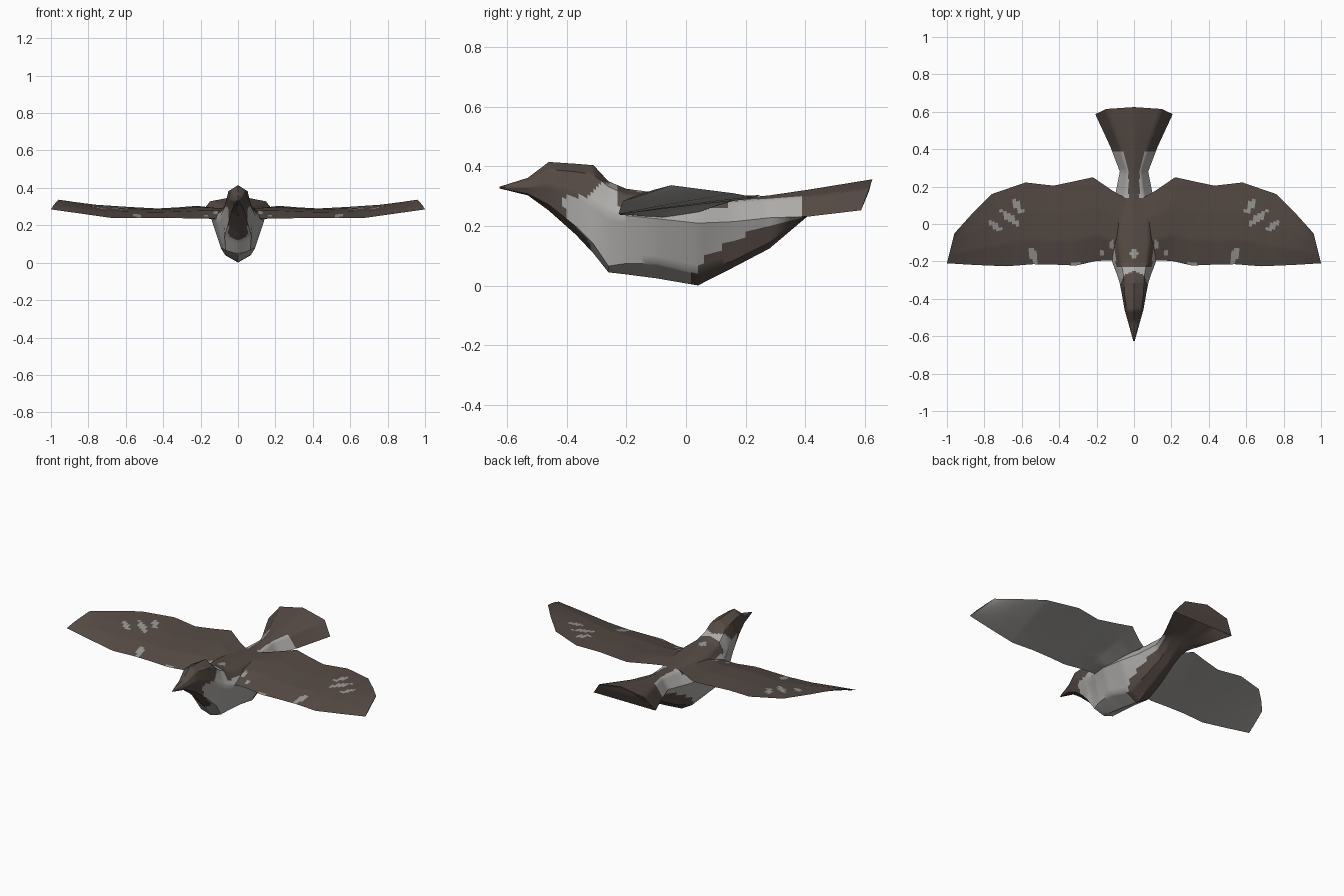
import bpy, bmesh, math
from mathutils import Vector

if "Cube" in bpy.data.objects:
    bpy.data.objects.remove(bpy.data.objects["Cube"])


def material(name, rgb):
    m = bpy.data.materials.new(name)
    m.diffuse_color = (*rgb, 1)
    m.use_nodes = True
    m.node_tree.nodes["Principled BSDF"].inputs["Base Color"].default_value = m.diffuse_color
    return m


BROWN, GREY, SPOT = 0, 1, 2
MATS = [material("dark_brown", (0.092, 0.070, 0.059)),
        material("pale_grey", (0.42, 0.41, 0.395)),
        material("spot_grey", (0.32, 0.31, 0.295))]


def loft(name, rings, rule, cuts):
    """Skin closed rings, cap both ends with strips, then colour faces by rule."""
    bm = bmesh.new()
    vs = [[bm.verts.new(p) for p in r] for r in rings]
    n = len(vs[0])
    for a, b in zip(vs, vs[1:]):
        for i in range(n):
            j = (i + 1) % n
            bm.faces.new((a[i], a[j], b[j], b[i]))
    for r in (vs[0], vs[-1]):
        for i in range(n // 2):
            ids = list(dict.fromkeys([i, i + 1, n - i - 1, (n - i) % n]))
            bm.faces.new([r[k] for k in ids])
    bmesh.ops.subdivide_edges(bm, edges=bm.edges[:], cuts=cuts, use_grid_fill=True)
    bmesh.ops.recalc_face_normals(bm, faces=bm.faces[:])
    bm.normal_update()
    for f in bm.faces:
        f.material_index = rule(f.calc_center_median(), f.normal)
    me = bpy.data.meshes.new(name)
    bm.to_mesh(me)
    bm.free()
    for m in MATS:
        me.materials.append(m)
    ob = bpy.data.objects.new(name, me)
    bpy.context.collection.objects.link(ob)
    bpy.ops.object.select_all(action='DESELECT')
    ob.select_set(True)
    bpy.context.view_layer.objects.active = ob
    bpy.ops.object.shade_smooth_by_angle(angle=math.radians(45))
    return ob


def lerp_table(t, table):
    for (a, va), (b, vb) in zip(table, table[1:]):
        if t <= b:
            return va + (vb - va) * (t - a) / (b - a)
    return table[-1][1]


def in_spot(x, y, spot):
    cx, cy, length, width, deg = spot
    a = math.radians(deg)
    dx, dy = x - cx, y - cy
    u = dx * math.cos(a) + dy * math.sin(a)
    v = dy * math.cos(a) - dx * math.sin(a)
    return (2 * u / length) ** 2 + (2 * v / width) ** 2 < 1


# Body, head, beak and tail: y, top z, upper (x, z), side (x, z), lower (x, z), bottom z
SECTIONS = [
    (-0.625, .332, .003, .331, .004, .329, .003, .327, .326),
    (-0.53, .362, .022, .352, .030, .330, .020, .308, .303),
    (-0.46, .415, .038, .390, .050, .340, .035, .272, .252),
    (-0.37, .409, .052, .382, .066, .315, .055, .200, .172),
    (-0.31, .404, .052, .372, .078, .280, .072, .140, .108),
    (-0.26, .350, .058, .332, .095, .250, .066, .066, .045),
    (-0.20, .325, .070, .305, .118, .235, .080, .075, .038),
    (-0.10, .312, .080, .298, .140, .225, .090, .075, .025),
    (0.04, .300, .080, .288, .135, .210, .068, .040, .001),
    (0.16, .292, .050, .283, .100, .215, .060, .085, .062),
    (0.28, .303, .035, .290, .076, .228, .048, .145, .125),
    (0.41, .322, .075, .298, .125, .232, .065, .236, .235),
    (0.625, .357, .150, .328, .207, .253, .140, .315, .345),
]


def body_ring(y, zt, xu, zu, xs, zs, xl, zl, zb):
    last = y > 0.6
    half = [(xu, y - .010 * last, zu), (xs, y - .038 * last, zs), (xl, y - .012 * last, zl)]
    return ([(0, y, zt)] + half + [(0, y - .004 * last, zb)]
            + [(-p[0], p[1], p[2]) for p in reversed(half)])


def body_colour(c, n):
    x, y, z = abs(c.x), c.y, c.z
    if y < -.42 or y > .385:
        return BROWN
    if y < -.29:                                    # hood and bib
        bib = x < .05 and y < -.32
        return BROWN if bib or z > .30 + max(0, y + .32) * 1.5 else GREY
    if y < -.225:                                   # pale collar
        return BROWN if z > .345 else GREY
    if in_spot(x, y, (0, -.16, .05, .04, 90)) and z > .25:
        return SPOT
    if y > .02 and z < lerp_table(y, [(.02, .03), (.08, .11), (.22, .18), (.385, .228)]):
        return BROWN                                # undertail
    if y > .14:                                     # pale rump sides
        return BROWN if x < .03 + max(0, y - .3) * .3 and z > .25 else GREY
    return BROWN if z > .265 else GREY


loft("body", [body_ring(*s) for s in SECTIONS], body_colour, 5)

# Wings: leading edge point, trailing edge point, camber, thickness
STATIONS = [
    ((.03, -.195, .245), (.03, .130, .285), .022, .060),
    ((.11, -.195, .238), (.11, .175, .292), .024, .055),
    ((.20, -.197, .236), (.22, .250, .304), .022, .030),
    ((.31, -.222, .238), (.32, .228, .296), .018, .016),
    ((.43, -.217, .239), (.43, .205, .290), .016, .014),
    ((.54, -.215, .239), (.58, .222, .298), .015, .012),
    ((.68, -.226, .240), (.76, .160, .310), .014, .012),
    ((.85, -.219, .264), (.87, .050, .324), .010, .010),
    ((1.0, -.210, .285), (.96, -.05, .337), .004, .006),
]
# Pale feather marks: x, y, length, width, angle
MARKS = [(.62, .093, .10, .034, 62), (.665, .032, .125, .036, 42),
         (.74, -.012, .085, .034, 35), (.535, -.17, .095, .038, 72),
         (.31, -.215, .07, .025, 15), (.12, -.112, .05, .03, 90),
         (.17, -.155, .035, .018, 90)]


def wing_ring(lead, trail, camber, thick, side):
    a, b = Vector(lead), Vector(trail)
    up = [a.lerp(b, t) + Vector((0, 0, camber * k)) for t, k in ((.3, 1), (.65, .8))]
    low = [p - Vector((0, 0, thick * k)) for p, k in zip(up, (1, .8))]
    return [(p.x * side, p.y, p.z) for p in [a] + up + [b] + low[::-1]]


def wing_colour(c, n):
    if n.z < -0.2:
        return GREY
    return SPOT if any(in_spot(abs(c.x), c.y, m) for m in MARKS) else BROWN


for label, side in (("left_wing", 1), ("right_wing", -1)):
    loft(label, [wing_ring(*s, side) for s in STATIONS], wing_colour, 8)
